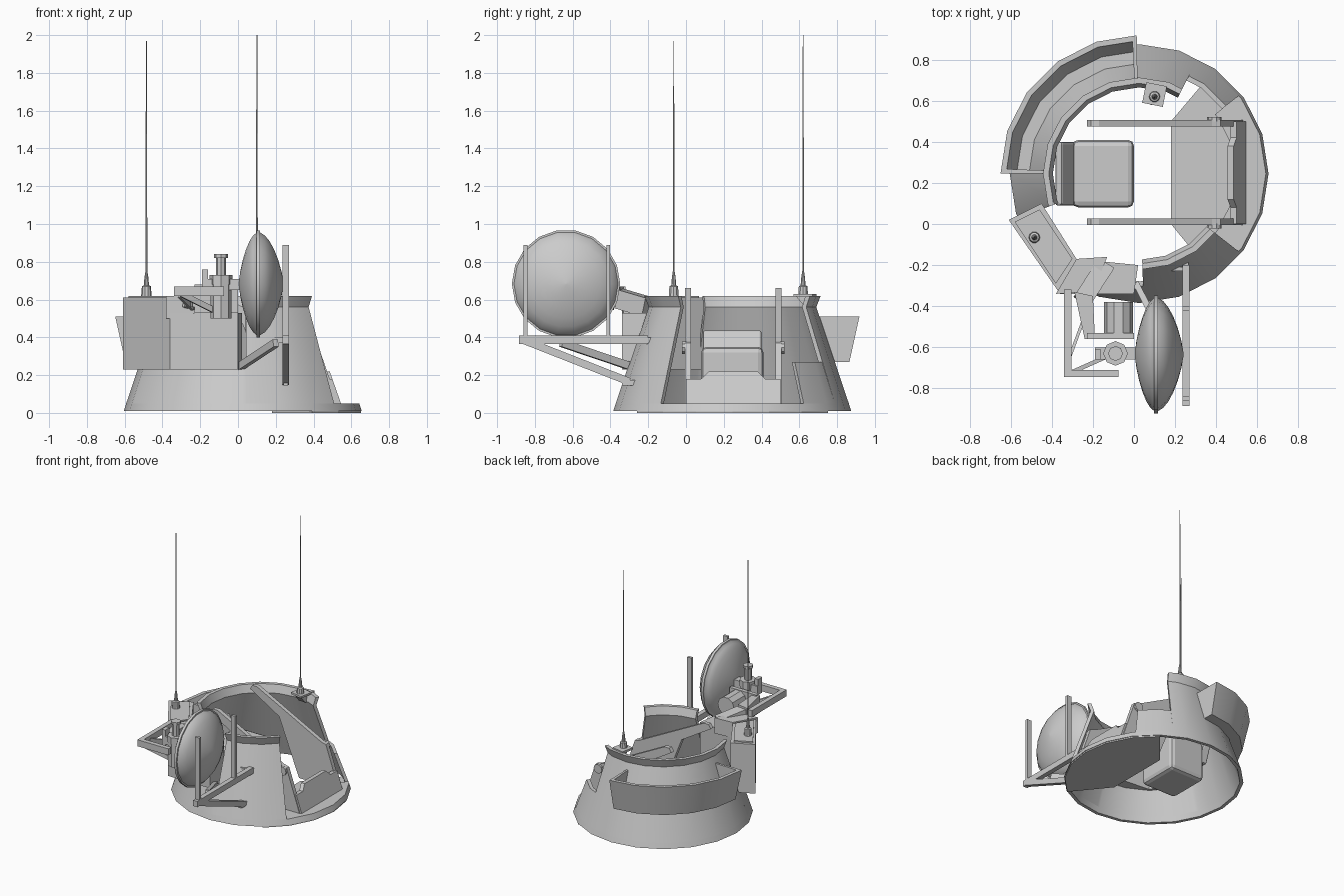
import bpy, bmesh, math
from mathutils import Vector

if "Cube" in bpy.data.objects:
    bpy.data.objects.remove(bpy.data.objects["Cube"])

CX, CY = 0.025, 0.245   # centre of the turret ring
STEP = 18               # the ring is a 20-sided polygon


def finish(name, bm, smooth=False):
    bmesh.ops.recalc_face_normals(bm, faces=bm.faces)
    me = bpy.data.meshes.new(name)
    bm.to_mesh(me)
    bm.free()
    ob = bpy.data.objects.new(name, me)
    bpy.context.collection.objects.link(ob)
    if smooth:
        bpy.ops.object.select_all(action='DESELECT')
        ob.select_set(True)
        bpy.context.view_layer.objects.active = ob
        bpy.ops.object.shade_smooth_by_angle(angle=math.radians(32))
    return ob


def loft(name, rings, closed=False, smooth=False):
    """Skin a list of equal-length closed loops."""
    bm = bmesh.new()
    vs = [[bm.verts.new(p) for p in r] for r in rings]
    n = len(vs[0])
    pairs = list(zip(vs, vs[1:])) + ([(vs[-1], vs[0])] if closed else [])
    for a, b in pairs:
        for i in range(n):
            bm.faces.new((a[i], a[(i + 1) % n], b[(i + 1) % n], b[i]))
    if not closed:
        bm.faces.new(vs[0])
        bm.faces.new(vs[-1])
    return finish(name, bm, smooth)


def ring_point(r, deg):
    """Point on the 20-sided ring of corner radius r."""
    f = math.cos(math.radians(STEP / 2)) / math.cos(math.radians(deg % STEP - STEP / 2))
    a = math.radians(deg)
    return CX + f * r * math.cos(a), CY + f * r * math.sin(a)


def sector(name, prof, a0, a1):
    """Sweep an (r, z) profile around the turret axis."""
    inner = [a for a in range(-360, 361, STEP) if a0 < a < a1]
    angles = list(range(0, 360, STEP)) if a1 - a0 >= 360 else [a0] + inner + [a1]
    rings = [[(*ring_point(r, a), z) for r, z in prof] for a in angles]
    return loft(name, rings, closed=a1 - a0 >= 360, smooth=True)


def prism(name, pts, lo, hi, axis='z'):
    """Extrude a 2D outline along z (xy), y (xz) or x (yz)."""
    put = {'z': lambda u, v, w: (u, v, w), 'y': lambda u, v, w: (u, w, v),
           'x': lambda u, v, w: (w, u, v)}[axis]
    return loft(name, [[put(u, v, w) for u, v in pts] for w in (lo, hi)])


def bevel(ob, width):
    m = ob.modifiers.new("bevel", 'BEVEL')
    m.width, m.segments = width, 2


def box(name, x0, x1, y0, y1, z0, z1):
    return prism(name, [(x0, y0), (x1, y0), (x1, y1), (x0, y1)], z0, z1)


def lathe(name, prof, loc, n, axis='z'):
    """Revolve an (r, h) profile about an axis through loc."""
    rings = []
    for r, h in prof:
        ring = []
        for k in range(n):
            a = 2 * math.pi * k / n
            c, s = r * math.cos(a), r * math.sin(a)
            p = {'z': (c, s, h), 'x': (h, c, s), 'y': (c, h, s)}[axis]
            ring.append(Vector(loc) + Vector(p))
        rings.append(ring)
    return loft(name, rings, smooth=True)


def beam(name, p, q, w, h):
    """Rectangular bar between two points."""
    p, q = Vector(p), Vector(q)
    d = (q - p).normalized()
    side = d.cross(Vector((0, 0, 1))).normalized() * w / 2
    up = side.cross(d).normalized() * h / 2
    return loft(name, [[c + side + up, c - side + up, c - side - up, c + side - up] for c in (p, q)])


# Armoured ring: base lip, tall walls with flared rim, low walls by the opening and the boxes
sector("base_ring", [(0.63, 0.01), (0.617, 0.05), (0.592, 0.05), (0.605, 0.01)], 0, 360)
wall = [(0.617, 0.05), (0.445, 0.56), (0.468, 0.62), (0.44, 0.62), (0.42, 0.56), (0.592, 0.05)]
sector("back_wall", wall, 63, 200)
sector("front_wall", wall, -88, -38)
sector("side_wall", [(0.617, 0.05), (0.55, 0.25), (0.525, 0.25), (0.592, 0.05)], -160, -88)
sector("low_wall", [(0.617, 0.05), (0.54, 0.27), (0.515, 0.27), (0.592, 0.05)], 38, 63)
sector("doorstep", [(0.61, 0.012), (0.61, 0.049), (0.47, 0.049), (0.47, 0.012)], -38, 38)

# Floor plate under the opening
prism("floor_plate", [(0.18, 0.0)] + [ring_point(0.625, a) for a in range(-54, 55, 18)] + [(0.18, 0.5)],
      0.0, 0.012)

# Curved open storage bin at the back
sector("bin_shell", [(0.53, 0.27), (0.622, 0.27), (0.675, 0.51), (0.648, 0.51), (0.597, 0.29), (0.52, 0.29)],
       92.5, 179)
for a in (91, 178):
    sector("bin_end", [(0.53, 0.27), (0.622, 0.27), (0.675, 0.51), (0.45, 0.51)], a, a + 1.9)

# Equipment boxes on the front left
prism("equipment_box", [(-0.61, 0.02), (-0.45, 0.1), (-0.28, -0.17), (-0.36, -0.34)], 0.23, 0.61)
prism("box_lid", [(-0.58, 0.01), (-0.46, 0.07), (-0.3, -0.17), (-0.38, -0.29)], 0.6, 0.62)
prism("front_box", [(-0.36, -0.34), (-0.28, -0.17), (0.02, -0.2), (0.0, -0.34)], 0.23, 0.53)
prism("front_box_top", [(-0.38, -0.34), (-0.28, -0.17), (-0.13, -0.16), (-0.2, -0.33)], 0.5, 0.62)

# Seat
bevel(box("seat_cushion", -0.3, 0.0, 0.08, 0.41, 0.05, 0.35), 0.03)
bevel(prism("seat_back", [(-0.28, 0.3), (-0.35, 0.44), (-0.385, 0.43), (-0.33, 0.2), (-0.28, 0.2)],
            0.09, 0.4, 'y'), 0.012)

# Side plates with pivots, and the notched foot panel between them
arm = [(-0.23, 0.63), (-0.21, 0.66), (-0.17, 0.66), (0.38, 0.38), (0.42, 0.37), (0.53, 0.05),
       (0.19, 0.05), (0.02, 0.48)]
for y, s in ((0.01, -1), (0.49, 1)):
    prism("side_arm", arm, y - 0.016, y + 0.016, 'y')
    lathe("arm_pivot", [(0.035, -0.012), (0.035, 0.012)], (0.39, y + s * 0.02, 0.345), 10, 'y')
front = [(0.0, 0.05), (0.5, 0.05), (0.5, 0.18), (0.42, 0.18), (0.38, 0.22), (0.12, 0.22), (0.08, 0.18), (0.0, 0.18)]
loft("foot_panel", [[(0.545 - 0.35 * (z - 0.05) - t, y, z) for y, z in front] for t in (0, 0.03)])

# Whip antennas
for x, y, top in ((-0.485, -0.065, 1.97), (0.1, 0.62, 2.0)):
    lathe("antenna_base", [(0.028, 0.615), (0.024, 0.67), (0.014, 0.675), (0.01, 0.72), (0.005, 0.75)],
          (x, y, 0), 10)
    lathe("antenna_whip", [(0.005, 0.72), (0.004, 1.43), (0.002, top)], (x, y, 0), 6)
prism("antenna_plate", [(0.04, 0.59), (0.14, 0.57), (0.16, 0.67), (0.06, 0.69)], 0.615, 0.63)
prism("antenna_bracket", [(0.58, 0.62), (0.68, 0.62), (0.67, 0.54), (0.63, 0.56)], 0.08, 0.13, 'x')

# Lens-shaped dish, slightly deeper on its right side
DISH = (0.107, -0.635, 0.683)
lens = [(0.276 * math.sin(t), math.cos(t) - 0.12 * math.sin(2 * t))
        for t in [math.radians(a) for a in (1, 14, 28, 42, 56, 70, 82)]]
prof = [(r, -0.104 * h) for r, h in lens] + [(0.276, -0.01), (0.287, -0.01), (0.287, 0.01), (0.276, 0.01)]
lathe("dish", prof + [(r, 0.135 * h) for r, h in lens[::-1]], DISH, 18, 'x')

# Dish mount: swivel motor, gearbox, carrying arm and L-shaped frame
lathe("swivel_motor", [(0.055, 0.5), (0.055, 0.68), (0.06, 0.68), (0.06, 0.73), (0.027, 0.73), (0.027, 0.82),
                       (0.036, 0.82), (0.036, 0.84)], (-0.09, -0.63, 0), 8)
box("dish_axle", -0.19, 0.02, -0.66, -0.6, 0.65, 0.71)
box("axle_cap", -0.19, -0.16, -0.66, -0.61, 0.64, 0.76)
lathe("drive_motor", [(0.07, -0.09), (0.07, 0.08)], (-0.075, -0.46, 0.61), 10, 'y')
box("mount_shelf", -0.23, 0.0, -0.56, -0.53, 0.53, 0.68)
prism("carrying_arm", [(-0.29, -0.33), (-0.2, -0.35), (-0.19, -0.56), (-0.24, -0.56)], 0.56, 0.67)
beam("arm_root", (-0.25, -0.37, 0.61), (-0.14, -0.2, 0.56), 0.09, 0.1)
prism("mount_frame", [(-0.34, -0.32), (-0.34, -0.745), (-0.075, -0.745), (-0.075, -0.71), (-0.305, -0.71),
                      (-0.305, -0.32)], 0.62, 0.67)
beam("frame_brace", (-0.31, -0.64, 0.63), (-0.24, -0.45, 0.56), 0.015, 0.04)
beam("frame_stay", (-0.3, -0.72, 0.63), (-0.12, -0.64, 0.54), 0.02, 0.03)

# Dish guard: top bar, lower strut, side strut, two posts and wall brackets
beam("guard_bar", (0.253, -0.885, 0.387), (0.253, -0.2, 0.387), 0.036, 0.045)
beam("guard_strut", (0.253, -0.86, 0.385), (0.253, -0.3, 0.165), 0.036, 0.04)
beam("guard_side_strut", (0.2, -0.66, 0.37), (0.01, -0.29, 0.245), 0.03, 0.04)
for y in (-0.85, -0.412):
    box("guard_post", 0.235, 0.271, y - 0.01, y + 0.01, 0.38, 0.89)
box("upper_bracket", 0.24, 0.266, -0.24, -0.17, 0.37, 0.4)
box("lower_bracket", 0.24, 0.266, -0.34, -0.26, 0.145, 0.175)
box("bracket_pin", 0.16, 0.24, -0.23, -0.21, 0.37, 0.4)
